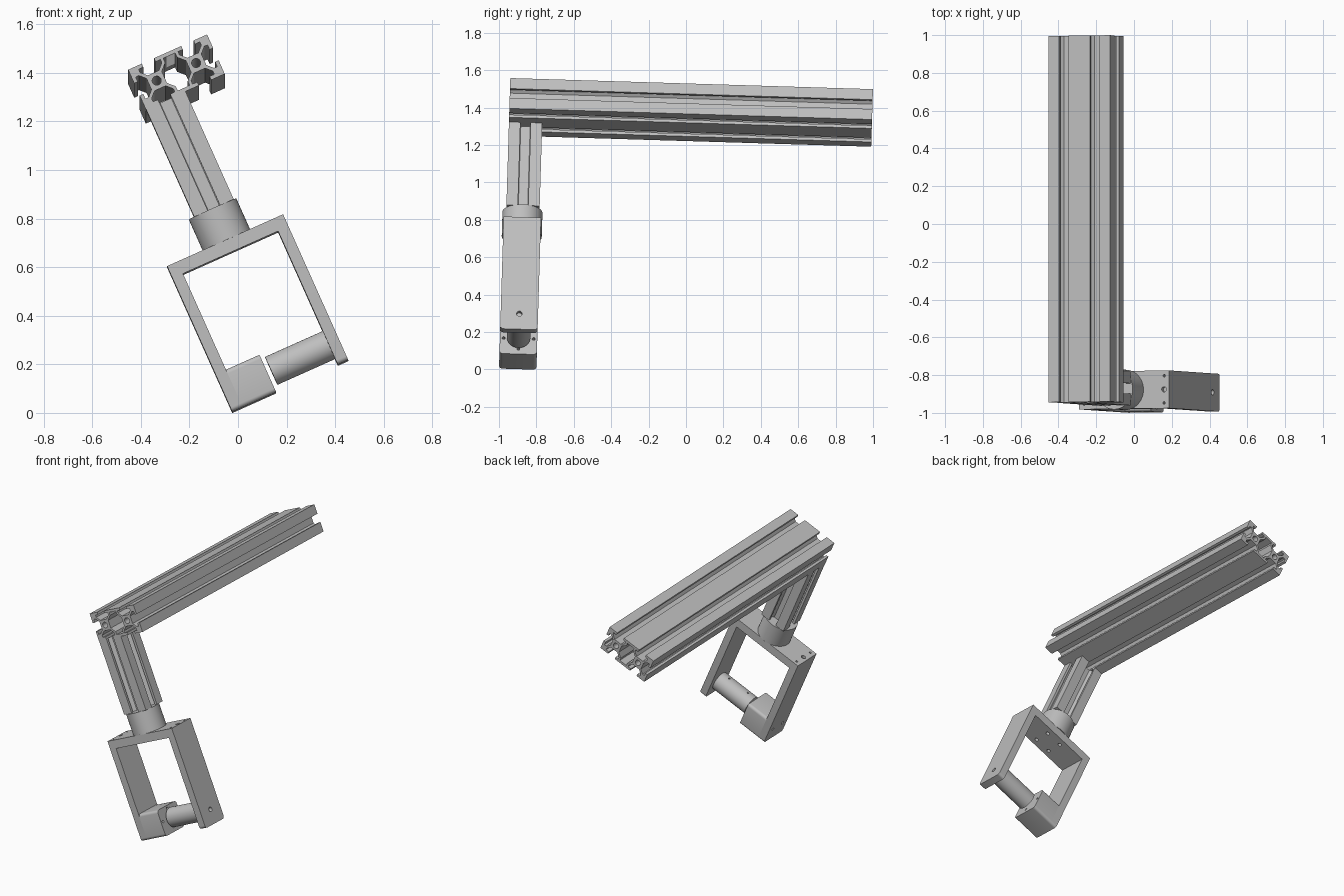
import bpy, bmesh, math
from mathutils import Matrix, Vector

cube = bpy.data.objects.get("Cube")
if cube:
    bpy.data.objects.remove(cube, do_unlink=True)

# Single plain metal colour
metal = bpy.data.materials.new("grey_metal")
metal.use_nodes = True
COLOUR = (0.52, 0.52, 0.52, 1)
metal.diffuse_color = COLOUR
metal.node_tree.nodes["Principled BSDF"].inputs["Base Color"].default_value = COLOUR

# Everything is built upright, then leaned sideways and tipped slightly forward
LEAN = (Matrix.Translation((0, -1, 0.001))
        @ Matrix.Rotation(math.radians(-1.75), 4, 'X')
        @ Matrix.Translation((0, 1, 0))
        @ Matrix.Rotation(math.radians(-24.1), 4, 'Y'))
MM = 0.0089          # one profile unit
MID_Y = -0.9         # depth centre of the bracket and post
AXIS_Z = 0.104       # height of the roller axis


def link(name, mesh):
    obj = bpy.data.objects.new(name, mesh)
    bpy.context.collection.objects.link(obj)
    return obj


def to_object(name, bm):
    mesh = bpy.data.meshes.new(name)
    bm.to_mesh(mesh)
    bm.free()
    return link(name, mesh)


def add_cylinder(bm, centre, radius, length, axis, sides):
    turn = {'X': Matrix.Rotation(math.pi / 2, 4, 'Y'),
            'Y': Matrix.Rotation(math.pi / 2, 4, 'X'),
            'Z': Matrix.Identity(4)}[axis]
    bmesh.ops.create_cone(bm, cap_ends=True, segments=sides, radius1=radius, radius2=radius,
                          depth=length, matrix=Matrix.Translation(centre) @ turn)


def cylinder(name, centre, radius, length, axis):
    bm = bmesh.new()
    add_cylinder(bm, centre, radius, length, axis, 48)
    return to_object(name, bm)


def box(name, x0, x1, z0, z1, rounded=None):
    """Full-depth box; rounded(z) chooses which edges along x get rounded."""
    bm = bmesh.new()
    size = Matrix.Diagonal((x1 - x0, 0.2, z1 - z0, 1))
    place = Matrix.Translation(((x0 + x1) / 2, MID_Y, (z0 + z1) / 2))
    bmesh.ops.create_cube(bm, size=1, matrix=place @ size)
    if rounded:
        edges = [e for e in bm.edges
                 if abs(e.verts[0].co.x - e.verts[1].co.x) > 0.01 and rounded(e.verts[0].co.z)]
        bmesh.ops.bevel(bm, geom=edges, offset=0.018, segments=5, profile=0.5, affect='EDGES')
    return to_object(name, bm)


def drill(obj, holes):
    """Cut round holes given as (centre, radius, length, axis)."""
    bm = bmesh.new()
    for centre, radius, length, axis in holes:
        add_cylinder(bm, centre, radius, length, axis, 20)
    cutter = to_object("drill_cutter", bm)
    cutter.hide_render = True
    mod = obj.modifiers.new("holes", 'BOOLEAN')
    mod.operation = 'DIFFERENCE'
    mod.solver = 'EXACT'
    mod.object = cutter
    bpy.context.view_layer.update()
    graph = bpy.context.evaluated_depsgraph_get()
    cut = bpy.data.meshes.new_from_object(obj.evaluated_get(graph))
    obj.modifiers.clear()
    obj.data = cut
    bpy.data.objects.remove(cutter, do_unlink=True)


def slot(cell_x, quarter):
    """T-slot outline in one side of a profile cell, turned by quarter turns."""
    half = [(3.1, 10), (3.1, 8.2), (5.5, 8.2), (5.5, 6.6), (2.8, 3.9)]
    points = half + [(-x, y) for x, y in reversed(half)]
    turn = Matrix.Rotation(quarter * math.pi / 2, 2)
    return [turn @ Vector(p) + Vector((cell_x, 0)) for p in points]


def extrusion(name, cells, cavities, length):
    """Slotted aluminium profile with one or more square cells, along z."""
    left, right = min(cells), max(cells)
    outline = slot(right, -1) + [(right + 10, 10)]
    for c in sorted(cells, reverse=True):
        outline += slot(c, 0)
    outline += [(left - 10, 10)] + slot(left, 1) + [(left - 10, -10)]
    for c in sorted(cells):
        outline += slot(c, 2)
    outline += [(right + 10, -10)]
    bores = [[(c + 2.1 * math.cos(a * math.pi / 10), 2.1 * math.sin(a * math.pi / 10))
              for a in range(20)] for c in cells]
    curve = bpy.data.curves.new(name, 'CURVE')
    curve.dimensions = '2D'
    curve.fill_mode = 'BOTH'
    curve.extrude = length / 2
    for loop in [outline] + bores + cavities:
        spline = curve.splines.new('POLY')
        spline.points.add(len(loop) - 1)
        for point, p in zip(spline.points, loop):
            point.co = (p[0] * MM, p[1] * MM, 0, 1)
        spline.use_cyclic_u = True
    temp = link(name + "_curve", curve)
    bpy.context.view_layer.update()
    graph = bpy.context.evaluated_depsgraph_get()
    mesh = bpy.data.meshes.new_from_object(temp.evaluated_get(graph))
    bpy.data.objects.remove(temp, do_unlink=True)
    bm = bmesh.new()
    bm.from_mesh(mesh)
    bmesh.ops.remove_doubles(bm, verts=bm.verts, dist=1e-5)
    bmesh.ops.recalc_face_normals(bm, faces=bm.faces)
    return to_object(name, bm)


# Long double-cell beam running front to back
quarter = [(6.1, 2.9), (3, 6), (3, 8.2)]
upper = quarter + [(-x, y) for x, y in reversed(quarter)]
cavity = upper + [(-x, -y) for x, y in upper]
beam = extrusion("long_beam", [-10, 10], [cavity], 1.94)
beam.data.transform(Matrix.Translation((0.342, -0.017, 1.385)) @ Matrix.Rotation(math.pi / 2, 4, 'X'))

# Short single-cell post under the beam's front end
post = extrusion("short_post", [0], [], 0.487)
post.data.transform(Matrix.Translation((0.254, MID_Y + 0.002, 1.0535)))

# Round collar joining post and bracket
collar = cylinder("collar", (0.248, MID_Y, 0.74), 0.107, 0.142, 'Z')

# Bracket: top plate and two legs
plate = box("bracket_top_plate", -0.02, 0.503, 0.615, 0.67)
holes = []
for side_x in (0.01, 0.474):
    holes.append(((side_x, MID_Y, 0.67), 0.014, 0.05, 'Z'))
    holes += [((side_x, MID_Y + d, 0.67), 0.007, 0.05, 'Z') for d in (-0.072, 0.072)]
for dx in (-0.055, 0.055):
    holes += [((0.248 + dx, MID_Y + dy, 0.615), 0.012, 0.06, 'Z') for dy in (-0.055, 0.055)]
drill(plate, holes)

at_bottom = lambda z: z < 0.1
right_end = box("bracket_left_leg", 0.456, 0.503, 0.013, 0.615, at_bottom)
drill(right_end, [((0.503, MID_Y, AXIS_Z), 0.015, 0.05, 'X')])
left_end = box("bracket_right_leg", -0.02, 0.027, 0.013, 0.615, at_bottom)
drill(left_end, [((-0.02, MID_Y + d, AXIS_Z), 0.01, 0.05, 'X') for d in (-0.05, 0.05)])

# Motor block on the inside of one leg, with mounting holes round its axis
block = box("motor_block", 0.027, 0.178, 0.013, 0.182, lambda z: True)
drill(block, [((0.178, MID_Y + dy, AXIS_Z + dz), 0.008, 0.05, 'X')
              for dy, dz in ((-0.08, 0), (0.08, 0), (0, -0.06), (0, 0.06))])

# Roller standing off the other leg, with set-screw holes
roller = cylinder("roller", (0.326, MID_Y, AXIS_Z), 0.063, 0.26, 'X')
drill(roller, [((x, MID_Y, AXIS_Z + 0.063), 0.006, 0.04, 'Z') for x in (0.25, 0.4)])

# Finish: lean the assembly, colour it, smooth round surfaces only
for obj in (beam, post, collar, plate, right_end, left_end, block, roller):
    obj.data.transform(LEAN)
    obj.data.materials.clear()
    obj.data.materials.append(metal)
    bpy.ops.object.select_all(action='DESELECT')
    obj.select_set(True)
    bpy.context.view_layer.objects.active = obj
    bpy.ops.object.shade_smooth_by_angle(angle=math.radians(30))
